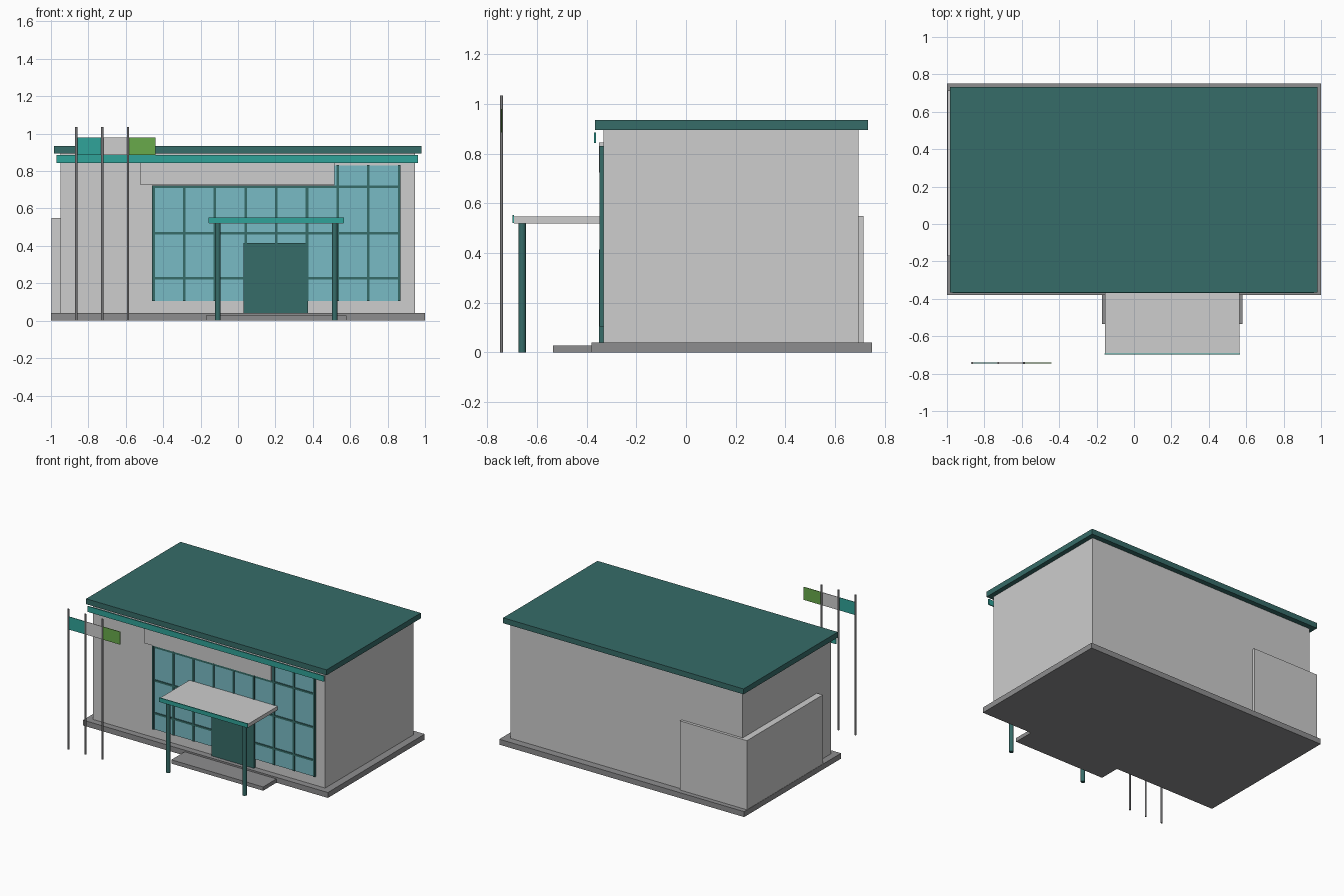
import bpy, bmesh, math
from mathutils import Matrix

if "Cube" in bpy.data.objects:
    bpy.data.objects.remove(bpy.data.objects["Cube"])


def material(name, rgb):
    m = bpy.data.materials.new(name)
    m.diffuse_color = (*rgb, 1)
    m.use_nodes = True
    m.node_tree.nodes["Principled BSDF"].inputs["Base Color"].default_value = m.diffuse_color
    return m


WALL = material("light grey", (0.61, 0.61, 0.61))
STONE = material("stone grey", (0.27, 0.27, 0.275))
METAL = material("pole grey", (0.2, 0.2, 0.205))
DARK = material("dark teal", (0.037, 0.15, 0.14))
TEAL = material("bright teal", (0.03, 0.37, 0.32))
GLASS = material("glass blue", (0.19, 0.5, 0.56))
GREEN = material("leaf green", (0.14, 0.40, 0.07))


def finish(name, bm, mat):
    me = bpy.data.meshes.new(name)
    bm.to_mesh(me)
    bm.free()
    me.materials.append(mat)
    ob = bpy.data.objects.new(name, me)
    bpy.context.collection.objects.link(ob)
    return ob


def add_box(bm, x, y, z):
    """Box from (min, max) ranges on each axis."""
    size = Matrix.Diagonal((x[1] - x[0], y[1] - y[0], z[1] - z[0], 1))
    mid = Matrix.Translation((sum(x) / 2, sum(y) / 2, sum(z) / 2))
    bmesh.ops.create_cube(bm, size=1, matrix=mid @ size)


def box(name, mat, x, y, z):
    bm = bmesh.new()
    add_box(bm, x, y, z)
    return finish(name, bm, mat)


def pole(name, mat, x, y, radius, height):
    bm = bmesh.new()
    bmesh.ops.create_cone(bm, cap_ends=True, segments=16, radius1=radius, radius2=radius,
                          depth=height, matrix=Matrix.Translation((x, y, height / 2)))
    for f in bm.faces:
        f.smooth = len(f.verts) == 4
    for e in bm.edges:
        e.smooth = all(len(f.verts) == 4 for f in e.link_faces)
    return finish(name, bm, mat)


# Base, main block and roof
box("plinth", STONE, (-1, 1), (-0.38, 0.75), (0, 0.04))
box("entrance_step", STONE, (-0.17, 0.58), (-0.535, -0.38), (0, 0.028))
box("main_walls", WALL, (-0.95, 0.945), (-0.333, 0.695), (0.04, 0.895))
box("side_annex", WALL, (-0.998, -0.45), (-0.17, 0.715), (0.04, 0.55))
box("roof_slab", DARK, (-0.983, 0.98), (-0.367, 0.733), (0.895, 0.935))
box("fascia_band", TEAL, (-0.97, 0.962), (-0.37, -0.363), (0.843, 0.885))

# Glazed front: a wide low pane and a taller pane at the right
box("wide_window", GLASS, (-0.455, 0.515), (-0.341, -0.333), (0.105, 0.723))
box("tall_window", GLASS, (0.515, 0.866), (-0.341, -0.333), (0.105, 0.83))
box("sign_panel", WALL, (-0.52, 0.515), (-0.351, -0.333), (0.725, 0.845))

# Window bars
bm = bmesh.new()
for i in range(9):
    x = -0.452 + i * 0.1642
    add_box(bm, (x - 0.007, x + 0.007), (-0.348, -0.333), (0.105, 0.723 if i < 6 else 0.832))
for z in (0.226, 0.468, 0.716):
    add_box(bm, (-0.455, 0.866), (-0.347, -0.333), (z - 0.007, z + 0.007))
finish("window_bars", bm, DARK)
box("entrance_door", DARK, (0.03, 0.375), (-0.35, -0.333), (0.04, 0.415))

# Entrance canopy
box("canopy", WALL, (-0.155, 0.565), (-0.692, -0.345), (0.52, 0.547))
box("canopy_trim", TEAL, (-0.157, 0.567), (-0.699, -0.692), (0.522, 0.553))
for side, x in (("left", -0.108), ("right", 0.517)):
    pole(f"canopy_post_{side}", DARK, x, -0.66, 0.015, 0.52)

# Flag poles with a flag to the right of each
for i, (x, mat) in enumerate(((-0.865, TEAL), (-0.726, WALL), (-0.588, GREEN))):
    pole(f"flag_pole_{i + 1}", METAL, x, -0.743, 0.0065, 1.035)
    box(f"flag_{i + 1}", mat, (x + 0.005, x + 0.147 - 0.015 * (i < 2)),
        (-0.745, -0.741), (0.885, 0.98))
